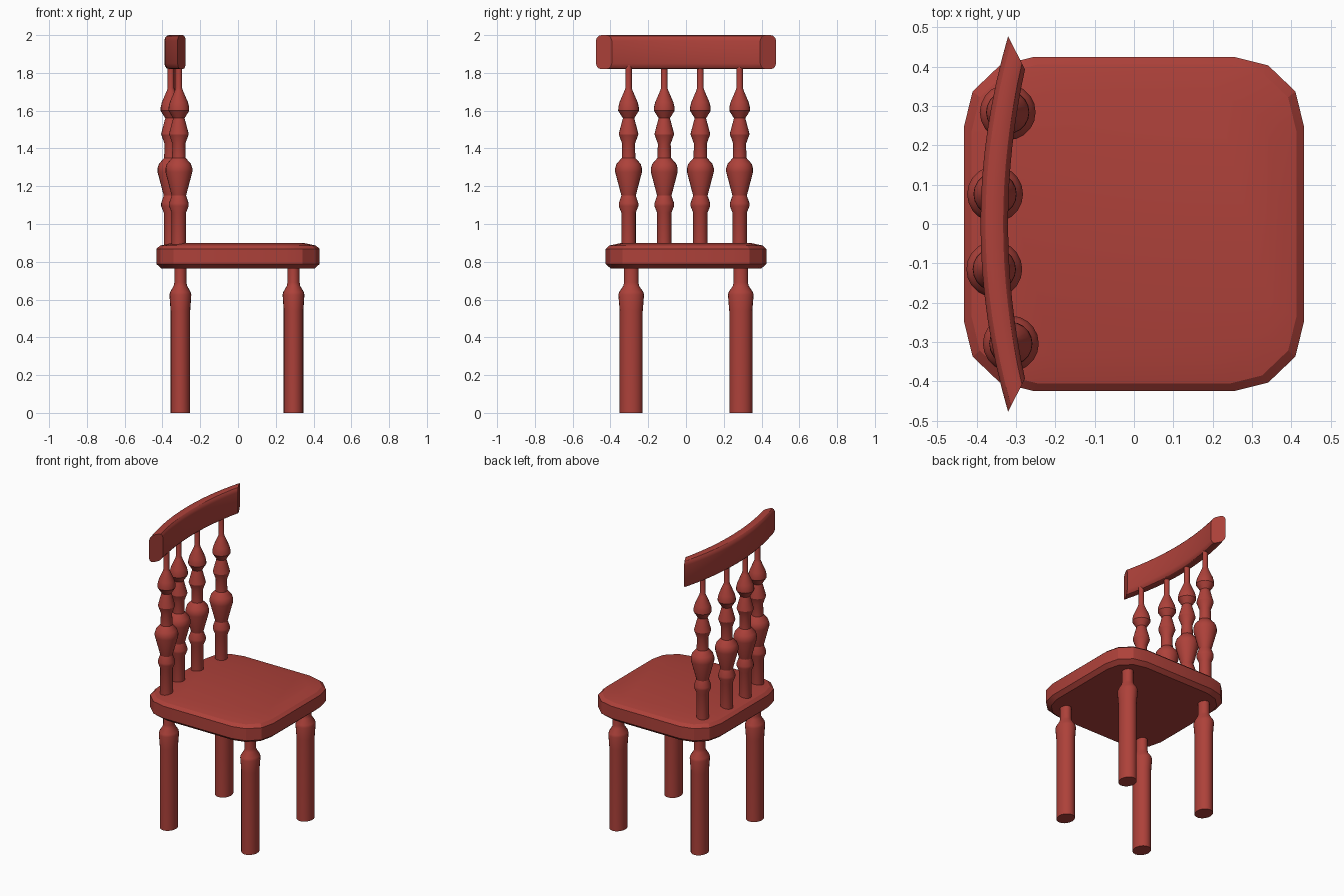
import bpy, bmesh, math

if "Cube" in bpy.data.objects:
    bpy.data.objects.remove(bpy.data.objects["Cube"])

paint = bpy.data.materials.new("red_paint")
paint.diffuse_color = (0.42, 0.053, 0.042, 1)
paint.use_nodes = True
paint.node_tree.nodes["Principled BSDF"].inputs["Base Color"].default_value = paint.diffuse_color


def loft(name, rings, angle=30):
    """Skin a list of equal-length point rings and cap both ends."""
    bm = bmesh.new()
    vr = [[bm.verts.new(p) for p in ring] for ring in rings]
    n = len(vr[0])
    for a, b in zip(vr, vr[1:]):
        for i in range(n):
            j = (i + 1) % n
            bm.faces.new((a[i], a[j], b[j], b[i]))
    bm.faces.new(vr[0][::-1])
    bm.faces.new(vr[-1])
    bmesh.ops.recalc_face_normals(bm, faces=bm.faces)
    me = bpy.data.meshes.new(name)
    bm.to_mesh(me)
    bm.free()
    ob = bpy.data.objects.new(name, me)
    bpy.context.collection.objects.link(ob)
    me.materials.append(paint)
    bpy.ops.object.select_all(action='DESELECT')
    ob.select_set(True)
    bpy.context.view_layer.objects.active = ob
    bpy.ops.object.shade_smooth_by_angle(angle=math.radians(angle))
    return ob


def turned(name, x, y, profile, sx=1.0, n=20):
    """Lathe-turned post from (radius, z) pairs, flattened in x by sx."""
    rings = [[(x + r * sx * math.cos(2 * math.pi * i / n),
               y + r * math.sin(2 * math.pi * i / n), z) for i in range(n)]
             for r, z in profile]
    return loft(name, rings)


# seat: rounded square with a softly domed top
corner = [(0.432, 0.248), (0.41, 0.337), (0.341, 0.403), (0.253, 0.425)]
outline = (corner + [(-x, y) for x, y in corner[::-1]]
           + [(-x, -y) for x, y in corner] + [(x, -y) for x, y in corner[::-1]])
seat_levels = [(0.94, 0.765), (1, 0.788), (1, 0.868), (0.955, 0.886), (0.8, 0.9)]
loft("seat", [[(x * s, y * s, z) for x, y in outline] for s, z in seat_levels], 20)

# legs
leg_profile = [(0.061, 0), (0.061, 0.54), (0.068, 0.625), (0.064, 0.64),
               (0.042, 0.672), (0.038, 0.69), (0.038, 0.79)]
for side, y in (("right", -0.29), ("left", 0.29)):
    for end, x in (("back", -0.305), ("front", 0.294)):
        turned(f"{end}_{side}_leg", x, y, leg_profile, 0.85)

# back spindles
spindle_profile = [(0.038, 0.87), (0.038, 1.06), (0.052, 1.095), (0.052, 1.11),
                   (0.038, 1.15), (0.071, 1.275), (0.071, 1.295), (0.064, 1.318),
                   (0.036, 1.35), (0.034, 1.425), (0.052, 1.475), (0.05, 1.485),
                   (0.03, 1.56), (0.055, 1.6), (0.054, 1.62), (0.048, 1.645),
                   (0.022, 1.705), (0.017, 1.72), (0.017, 1.86)]
for i, (x, y) in enumerate([(-0.313, -0.304), (-0.355, -0.115),
                            (-0.353, 0.076), (-0.321, 0.284)]):
    turned(f"back_spindle_{i + 1}", x, y, spindle_profile)

# top rail: rounded section swept along a bow, ends cut at a slant
quarter = [(0.0, 0.06), (0.06, 0.076), (0.18, 0.086), (0.36, 0.09)]
section = quarter + [(1 - s, h) for s, h in quarter[::-1]]
section += [(s, -h) for s, h in section[::-1]]
rings = []
for k in range(17):
    t = k / 8 - 1
    xo, yo = -0.39 + 0.07 * t * t, 0.477 * t
    xi, yi = -0.32 + 0.043 * t * t, 0.393 * t
    rings.append([(xo + (xi - xo) * s, yo + (yi - yo) * s, 1.91 + h)
                  for s, h in section])
loft("top_rail", rings)
